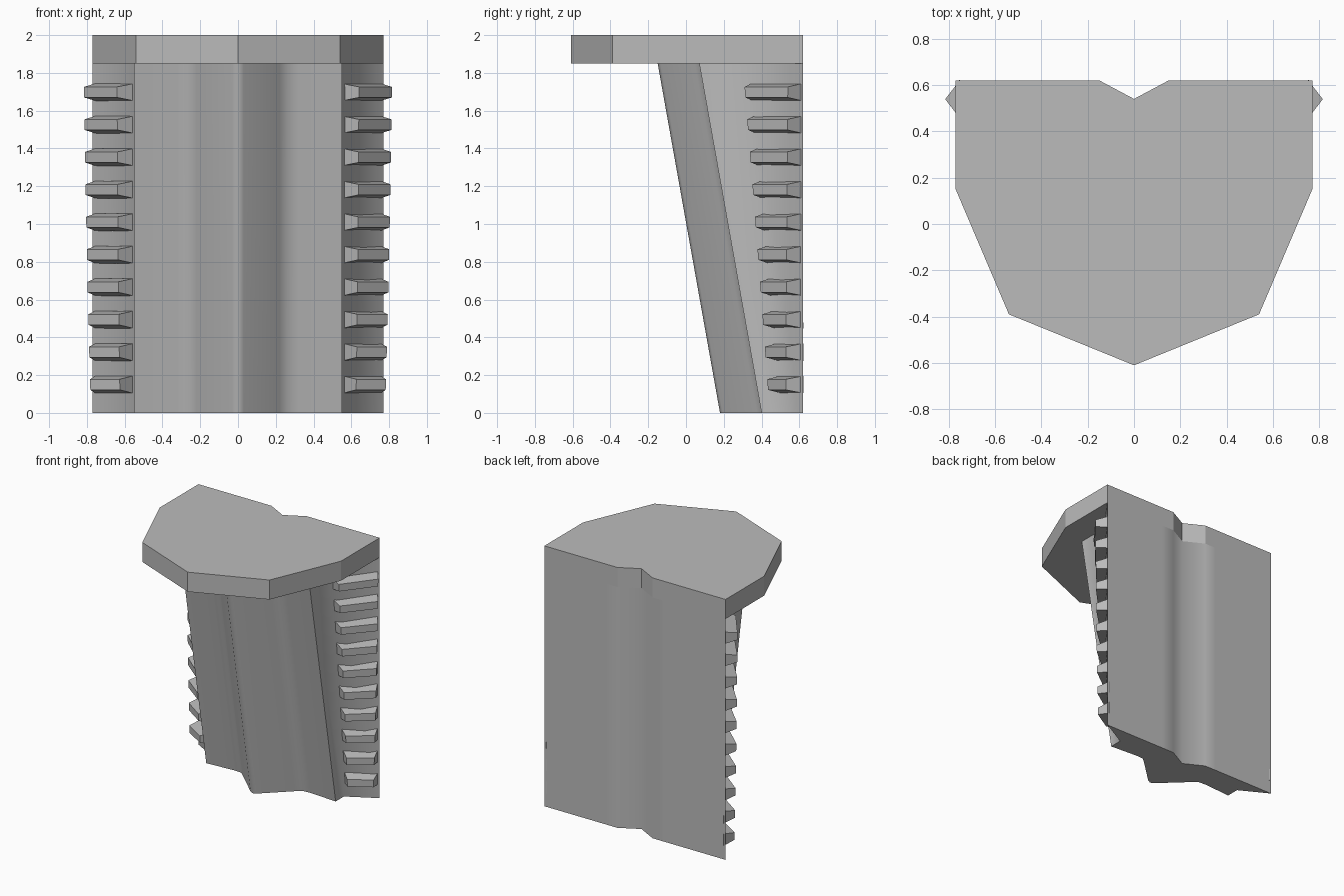
import bpy, bmesh
from mathutils import Vector

cube = bpy.data.objects.get("Cube")
if cube:
    bpy.data.objects.remove(cube, do_unlink=True)

grey = bpy.data.materials.new("plain grey")
grey.use_nodes = True
colour = (0.5, 0.5, 0.5, 1)
grey.diffuse_color = colour
grey.node_tree.nodes["Principled BSDF"].inputs["Base Color"].default_value = colour

PLATE_Z = 1.85
BACK = 0.62
HALF = 0.77


def loft(name, lower, upper, smooth=None):
    """Solid between two closed rings with the same number of points."""
    bm = bmesh.new()
    a = [bm.verts.new(p) for p in lower]
    b = [bm.verts.new(p) for p in upper]
    n = len(a)
    bm.faces.new(a)
    bm.faces.new(b)
    for i in range(n):
        j = (i + 1) % n
        bm.faces.new((a[i], a[j], b[j], b[i]))
    bmesh.ops.recalc_face_normals(bm, faces=bm.faces)
    mesh = bpy.data.meshes.new(name)
    bm.to_mesh(mesh)
    bm.free()
    mesh.materials.append(grey)
    obj = bpy.data.objects.new(name, mesh)
    bpy.context.collection.objects.link(obj)
    if smooth:
        bpy.ops.object.select_all(action="DESELECT")
        obj.select_set(True)
        bpy.context.view_layer.objects.active = obj
        bpy.ops.object.shade_smooth_by_angle(angle=smooth)
    return obj


def mirrored(half):
    """Close a right-half outline whose ends lie on the centre line."""
    return half + [(-x, y) for x, y in reversed(half) if x > 0]


def ring(outline, z):
    return [(x, y, z) for x, y in outline]


# Heart-shaped top plate with a groove in its back edge
plate = mirrored([(0, 0.54), (0.15, BACK), (HALF, BACK), (HALF, 0.15),
                  (0.54, -0.39), (0, -0.61)])
loft("top_plate", ring(plate, PLATE_Z), ring(plate, 2))


# Body: the ridged front leans forward towards the top, the back is upright
def body_outline(lean, shoulder):
    front = [(0.55, 0.4), (0.32, 0.415), (0.26, 0.41), (0.22, 0.375),
             (0.03, 0.195), (0, 0.18)]
    return mirrored([(0, 0.54), (0.15, BACK), (0.25, BACK), (HALF, BACK),
                     (0.55, shoulder)] + [(x, y - lean) for x, y in front])


SHOULDER_LOW, SHOULDER_HIGH = 0.5, 0.32
loft("body", ring(body_outline(0, SHOULDER_LOW), 0),
     ring(body_outline(0.33, SHOULDER_HIGH), PLATE_Z), smooth=1.2)


# Rows of tapered teeth on the two slanted side faces
def tooth(name, side, z):
    def corners(inset, height, half_z):
        ring_points = []
        for end, dz in ((0, -1), (1, -1), (1, 1), (0, 1)):
            level = z + dz * half_z
            t = level / PLATE_Z
            inner = Vector((0.55, SHOULDER_LOW + (SHOULDER_HIGH - SHOULDER_LOW) * t))
            outer = Vector((HALF, BACK))
            along = (outer - inner).normalized()
            out = Vector((along.y, -along.x))
            start = outer - along * inset if end else inner + along * inset
            p = start + out * height
            ring_points.append((side * p.x, p.y, level))
        return ring_points
    loft(name, corners(0.012, -0.01, 0.046), corners(0.037, 0.085, 0.028))


for side, label in ((1, "left"), (-1, "right")):
    for i in range(10):
        tooth(f"{label}_tooth_{i + 1}", side, 0.15 + i * 0.172)
